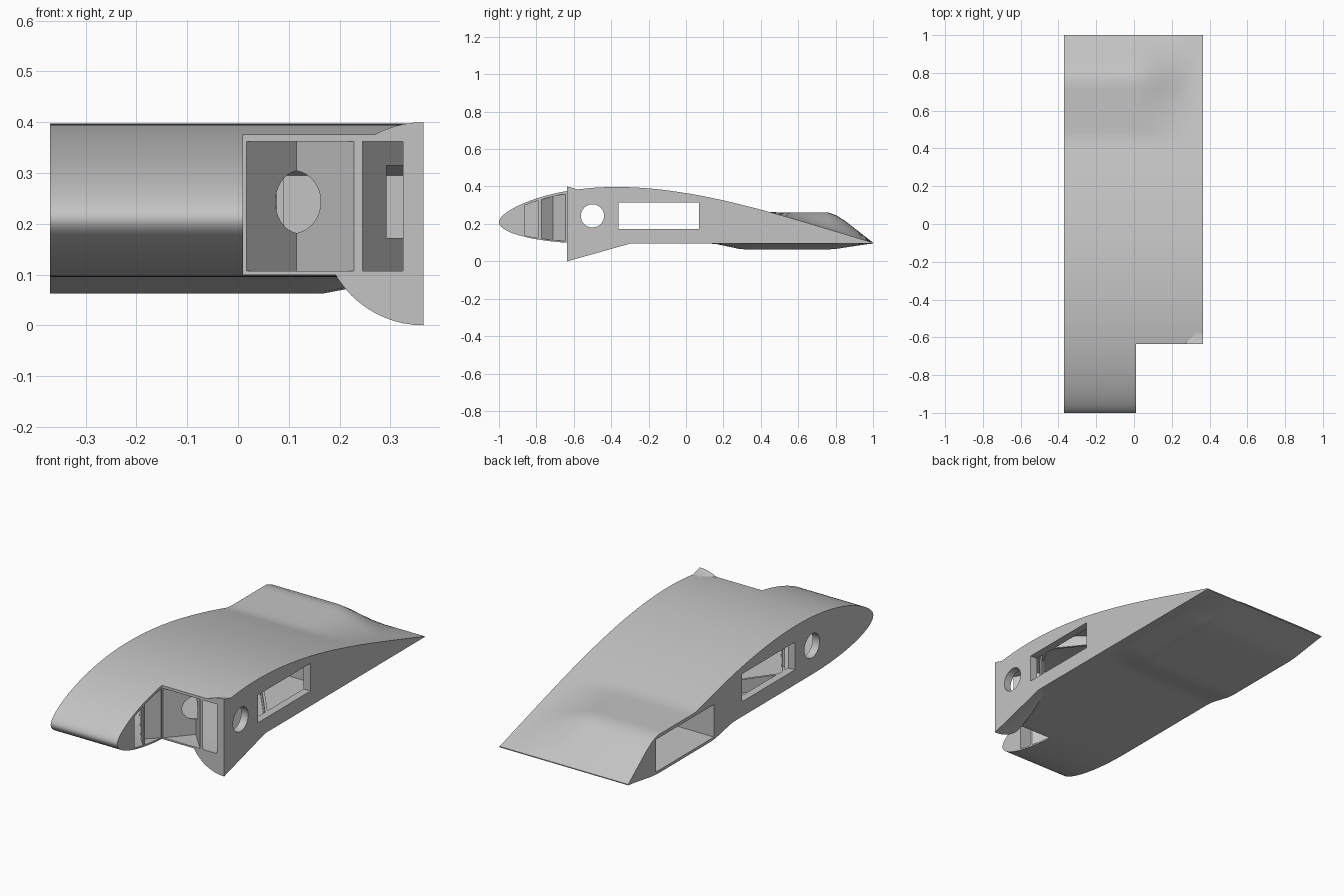
import bpy, bmesh, math
from mathutils import Matrix, Vector

cube = bpy.data.objects.get("Cube")
if cube:
    bpy.data.objects.remove(cube, do_unlink=True)

grey = bpy.data.materials.new("light_grey")
grey.use_nodes = True
colour = (0.55, 0.55, 0.55, 1)
grey.diffuse_color = colour
grey.node_tree.nodes["Principled BSDF"].inputs["Base Color"].default_value = colour


def lerp_clamped(v, lo, hi):
    return min(1, max(0, (v - lo) / (hi - lo)))


# Airfoil surfaces along the chord
def upper(y):
    t = (y + 1) / 2
    return 0.21 + 0.3 * math.sqrt(max(t, 0)) + 0.44 * t - 1.37 * t**2 + 0.52 * t**3


def lower(y):
    s = max(0, 1 - (y + 1) / 0.5)
    return 0.095 + 0.115 * (1 - math.sqrt(max(0, 1 - s * s)))


# Fairing bulges that fade out across the span
def faired_upper(x, y):
    hump = 0.262 - 0.022 * lerp_clamped(y, 0.76, 0.82) - 0.14 * lerp_clamped(y, 0.82, 1)
    f = 1 - lerp_clamped(x, 0, 0.34)
    fade = f * f * (3 - 2 * f)
    return upper(y) + fade * max(0, hump - upper(y)) * (y > 0.4)


def faired_lower(x, y):
    fade = 1 - lerp_clamped(x, 0.17, 0.34)
    drop = min(lerp_clamped(y, 0.15, 0.3), 1 - lerp_clamped(y, 0.78, 0.99))
    return lower(y) - 0.032 * fade * drop


def finish(name, bm):
    bmesh.ops.recalc_face_normals(bm, faces=bm.faces)
    mesh = bpy.data.meshes.new(name)
    bm.to_mesh(mesh)
    bm.free()
    obj = bpy.data.objects.new(name, mesh)
    bpy.context.collection.objects.link(obj)
    mesh.materials.append(grey)
    return obj


def loft(name, xs, ys, top, bottom, shared_nose=False):
    """Skin closed chord sections placed along x."""
    bm = bmesh.new()
    rings = []
    for x in xs:
        back = ys[::-1][:-1] if shared_nose else ys[::-1]
        pts = [(x, y, top(x, y)) for y in ys] + [(x, y, bottom(x, y)) for y in back]
        rings.append([bm.verts.new(p) for p in pts])
    for a, b in zip(rings, rings[1:]):
        for i in range(len(a)):
            j = (i + 1) % len(a)
            bm.faces.new((a[i], a[j], b[j], b[i]))
    bm.faces.new(rings[0])
    bm.faces.new(rings[-1])
    bmesh.ops.triangulate(bm, faces=[f for f in bm.faces if len(f.verts) == 4])
    return finish(name, bm)


def box(name, lo, hi):
    bm = bmesh.new()
    lo, hi = Vector(lo), Vector(hi)
    m = Matrix.Translation((lo + hi) / 2) @ Matrix.Diagonal((*(hi - lo), 1))
    bmesh.ops.create_cube(bm, size=1, matrix=m)
    return finish(name, bm)


def cone(name, centre, axis, r1, r2, depth):
    """Cone whose wide end sits at centre, running along axis."""
    bm = bmesh.new()
    axis = Vector(axis)
    m = (Matrix.Translation(Vector(centre) + axis * depth / 2)
         @ axis.to_track_quat('Z', 'Y').to_matrix().to_4x4())
    bmesh.ops.create_cone(bm, cap_ends=True, segments=64, radius1=r1, radius2=r2,
                          depth=depth, matrix=m)
    return finish(name, bm)


def combine(target, tool, operation='DIFFERENCE'):
    mod = target.modifiers.new("shape", 'BOOLEAN')
    mod.object, mod.operation, mod.solver = tool, operation, 'EXACT'
    bpy.context.view_layer.objects.active = target
    bpy.ops.object.modifier_apply(modifier=mod.name)
    bpy.data.objects.remove(tool, do_unlink=True)


# Wing skin with its leading edge notch
n = 80
chord = [2 * (i / n) ** 2 - 1 for i in range(n + 1)]
span = [-0.37, -0.18, 0] + [0.034 * i for i in range(1, 11)] + [0.42]
wing = loft("wing_section", span, chord, faired_upper, faired_lower, True)
combine(wing, box("notch_cutter", (0.01, -1.2, -0.2), (0.6, -0.635, 0.6)))

# Half cone fairing at the joint, trimmed flush with the end
combine(wing, cone("joint_fairing", (0.365, -0.635, 0.2), (0, 1, 0), 0.2, 0, 0.71), 'UNION')
combine(wing, box("end_trim", (0.365, -1.2, -0.2), (0.9, 1.2, 0.7)))

# Hollow interior with diagonal bracing left standing
inner = [-0.86 + 1.13 * i / 30 for i in range(31)]
hollow = loft("hollow_cutter", [-0.33, 0.325], inner,
              lambda x, y: upper(y) - 0.014, lambda x, y: lower(y) + 0.008)
braces = [((0.06, -0.84), (-0.05, -0.71)), ((-0.05, -0.71), (0.115, -0.5)),
          ((0.115, -0.5), (0.28, -0.683)), ((0.22, -0.455), (0.35, -0.265)),
          ((-0.05, -0.71), (-0.35, -0.3)), ((-0.35, -0.3), (0.1, 0.3)),
          ((0.35, -0.265), (-0.1, 0.3))]
for a, b in braces:
    a, b = Vector((*a, 0.2)), Vector((*b, 0.2))
    run = b - a
    brace = box("brace_cutter", (-0.005, -0.006, -0.4), (run.length + 0.005, 0.006, 0.4))
    brace.data.transform(Matrix.Translation(a)
                         @ Matrix.Rotation(math.atan2(run.y, run.x), 4, 'Z'))
    combine(hollow, brace)
combine(wing, hollow)

# Spar hole, rectangular passage and the open fairing pocket
combine(wing, cone("spar_hole_cutter", (-0.6, -0.5, 0.243), (1, 0, 0), 0.062, 0.062, 1.2))
combine(wing, box("passage_cutter", (-0.6, -0.36, 0.172), (0.6, 0.07, 0.315)))
combine(wing, box("pocket_cutter", (-0.6, 0.3, 0.077), (0, 0.775, 0.245)))

# Smooth skin with crisp edges
for obj in bpy.context.selected_objects:
    obj.select_set(False)
wing.select_set(True)
bpy.context.view_layer.objects.active = wing
bpy.ops.object.shade_smooth_by_angle(angle=math.radians(25))
